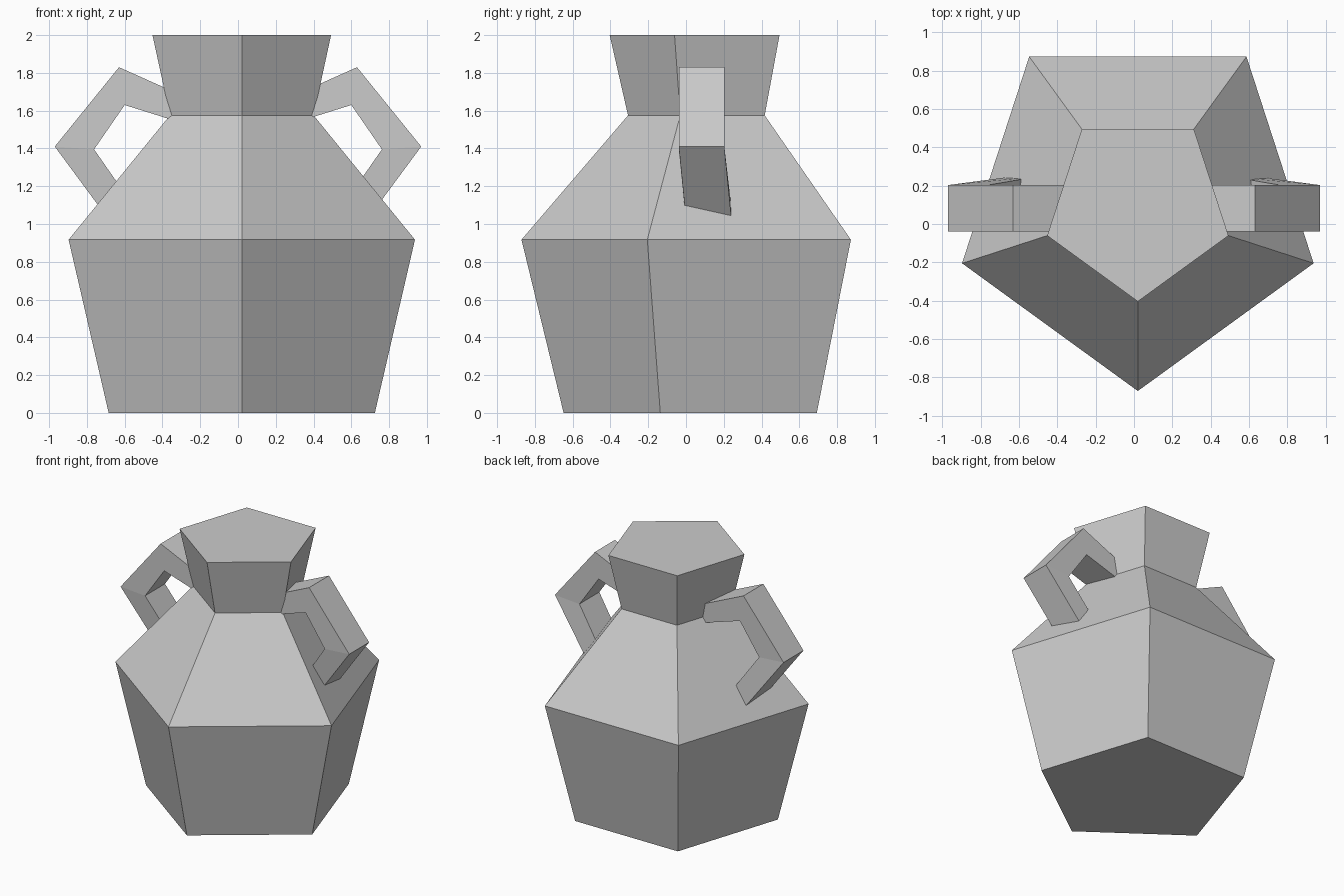
import bpy
import bmesh
from math import sin, cos, tau

cube = bpy.data.objects.get("Cube")
if cube:
    bpy.data.objects.remove(cube, do_unlink=True)

clay = bpy.data.materials.new("grey clay")
clay.use_nodes = True
GREY = (0.6, 0.6, 0.6, 1)
clay.diffuse_color = GREY
clay.node_tree.nodes["Principled BSDF"].inputs["Base Color"].default_value = GREY


def loft(name, rings):
    """Skin a stack of equal-sized point rings and cap both ends."""
    bm = bmesh.new()
    loops = [[bm.verts.new(p) for p in ring] for ring in rings]
    n = len(loops[0])
    for a, b in zip(loops, loops[1:]):
        for i in range(n):
            j = (i + 1) % n
            bm.faces.new((a[i], a[j], b[j], b[i]))
    bm.faces.new(loops[0])
    bm.faces.new(loops[-1])
    bmesh.ops.recalc_face_normals(bm, faces=bm.faces)
    mesh = bpy.data.meshes.new(name)
    bm.to_mesh(mesh)
    bm.free()
    mesh.materials.append(clay)
    obj = bpy.data.objects.new(name, mesh)
    bpy.context.collection.objects.link(obj)
    return obj


# Five-sided jar with one corner facing the front: (radius, height)
CX, CY = 0.02, 0.093
profile = [(0.741, 0), (0.964, 0.917), (0.4, 1.575), (0.497, 2)]
loft("jar_body", [[(CX + r * sin(tau * k / 5), CY - r * cos(tau * k / 5), z)
                   for k in range(5)] for r, z in profile])

# Angular handles, ends sunk into the jar: outer x, z, inner x, z, y shift
bends = [(0.25, 1.66, 0.25, 1.52, 0),
         (0.63, 1.83, 0.6, 1.63, 0),
         (0.97, 1.41, 0.762, 1.395, 0),
         (0.63, 0.95, 0.5, 1.02, 0.045)]
for name, side in (("left_handle", 1), ("right_handle", -1)):
    loft(name, [[(side * ox, -0.038 + s, oz), (side * ox, 0.203 + s, oz),
                 (side * ix, 0.203 + s, iz), (side * ix, -0.038 + s, iz)]
                for ox, oz, ix, iz, s in bends])
